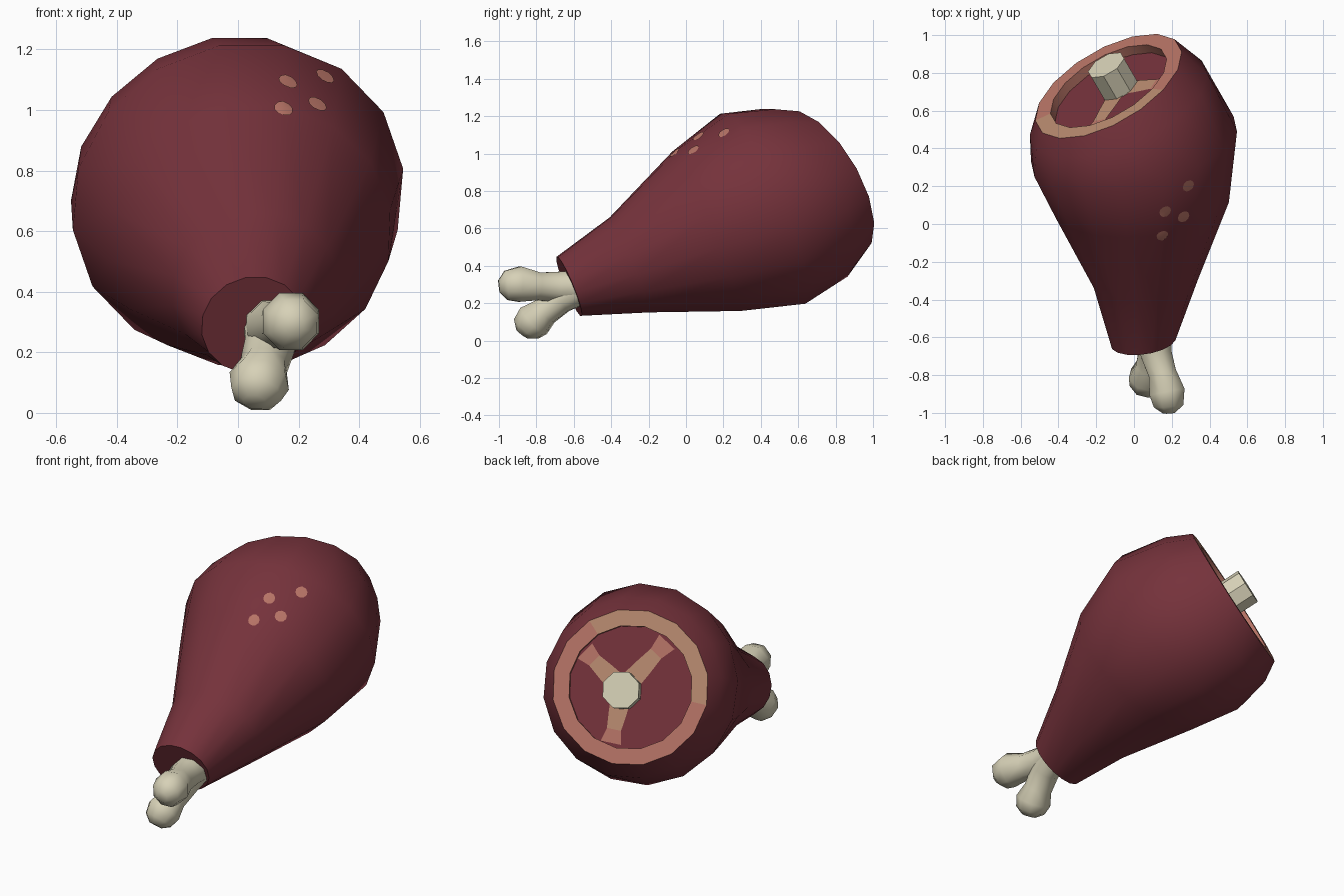
import bpy, bmesh, math
from mathutils import Vector
from mathutils.bvhtree import BVHTree

if "Cube" in bpy.data.objects:
    bpy.data.objects.remove(bpy.data.objects["Cube"])


def material(name, rgb):
    m = bpy.data.materials.new(name)
    m.diffuse_color = (*rgb, 1)
    m.use_nodes = True
    m.node_tree.nodes["Principled BSDF"].inputs["Base Color"].default_value = m.diffuse_color
    return m


MEAT = material("dark red meat", (0.178, 0.032, 0.044))
PINK = material("pink fat", (0.470, 0.172, 0.132))
TAN = material("tan fat", (0.480, 0.255, 0.160))
BONE = material("bone", (0.680, 0.640, 0.475))


def frame(n):
    """Horizontal and upward directions in the plane across n."""
    n = Vector(n).normalized()
    u = Vector((n.y, -n.x, 0)).normalized()
    return u, u.cross(n), n


def finish(name, bm, mats, angle=40):
    me = bpy.data.meshes.new(name)
    bm.to_mesh(me)
    bm.free()
    ob = bpy.data.objects.new(name, me)
    bpy.context.collection.objects.link(ob)
    for m in mats:
        me.materials.append(m)
    bpy.ops.object.select_all(action='DESELECT')
    ob.select_set(True)
    bpy.context.view_layer.objects.active = ob
    bpy.ops.object.shade_smooth_by_angle(angle=math.radians(angle))
    return ob


def loft(rings, sides):
    """Skin rings of (centre, normal, radius); returns bmesh and face rows."""
    bm = bmesh.new()
    loops, rows = [], []
    for c, n, r in rings:
        u, v, _ = frame(n)
        loops.append([bm.verts.new(Vector(c) + r * (math.cos(a) * u + math.sin(a) * v))
                      for a in [2 * math.pi * (i + 0.5) / sides for i in range(sides)]])
    for a, b in zip(loops, loops[1:]):
        rows.append([bm.faces.new((a[i], a[(i + 1) % sides], b[(i + 1) % sides], b[i]))
                     for i in range(sides)])
    bm.faces.new(loops[0])
    bm.faces.new(loops[-1])
    bmesh.ops.recalc_face_normals(bm, faces=bm.faces)
    return bm, rows


# Leg of meat, ending in a fat rim and a recessed cut face
CUT_N = (-0.45, 0.77, 0.45)
CUT_C = Vector((-0.135, 0.73, 0.845))
U, V, N = frame(CUT_N)
FLOOR = CUT_C - 0.055 * N
bm, rows = loft([
    ((0.05, -0.625, 0.29), (-0.13, 0.92, 0.38), 0.173),
    ((0.06, -0.30, 0.405), (-0.06, 0.92, 0.38), 0.28),
    ((0.04, 0.11, 0.585), (-0.08, 0.92, 0.38), 0.47),
    ((0.0, 0.41, 0.705), (-0.20, 0.90, 0.38), 0.56),
    ((-0.08, 0.63, 0.79), (-0.36, 0.83, 0.43), 0.505),
    (CUT_C, CUT_N, 0.435),
    (CUT_C, CUT_N, 0.345),
    (FLOOR, CUT_N, 0.345)], 16)
for f in rows[5]:   # rim: tan over the top and one side, pink elsewhere
    d = f.calc_center_median() - CUT_C
    ang = math.degrees(math.atan2(d.dot(V), -d.dot(U)))
    f.material_index = 2 if -12 < ang < 125 else 1
for f in rows[6]:   # recess wall
    f.material_index = 1
surface = BVHTree.FromBMesh(bm)
finish("meat_leg", bm, (MEAT, PINK, TAN))

# Three fat streaks on the cut face, pink at their outer ends
bm = bmesh.new()
hub = Vector((-0.045, -0.01))
for k, end in enumerate([(-0.265, 0.195), (0.19, 0.26), (-0.10, -0.31)]):
    end = Vector(end)
    side = Vector((-(end - hub).y, (end - hub).x)).normalized()
    pairs = []
    for t, w in [(0, 0.06), (0.45, 0.05), (0.75, 0.04), (1, 0.058)]:
        p = hub.lerp(end, t)
        pairs.append([bm.verts.new(FLOOR - q.x * U + q.y * V + (0.004 + 0.001 * k) * N)
                      for q in (p - w * side, p + w * side)])
    for i, (a, b) in enumerate(zip(pairs, pairs[1:])):
        f = bm.faces.new((a[0], b[0], b[1], a[1]))
        f.normal_update()
        if f.normal.dot(N) < 0:
            f.normal_flip()
        f.material_index = 1 if i == 2 else 0
finish("fat_streaks", bm, (TAN, PINK))

# Sawn bone stub in the cut face
base = FLOOR + 0.045 * U - 0.02 * V
bm, _ = loft([(base - 0.02 * N, CUT_N, 0.108), (base + 0.16 * N, CUT_N, 0.108)], 8)
finish("bone_stub", bm, (BONE,), 30)

# Fat spots laid on the skin
bm = bmesh.new()
for p in [(0.29, 0.20, 1.115), (0.165, 0.065, 1.095),
          (0.265, 0.035, 1.025), (0.145, -0.055, 1.0)]:
    hit, n, _, _ = surface.find_nearest(Vector(p))
    u, v, n = frame(n)
    ring = []
    for i in range(10):
        a = 2 * math.pi * i / 10
        q, _, _, _ = surface.find_nearest(hit + 0.034 * (math.cos(a) * u + math.sin(a) * v))
        ring.append(bm.verts.new(q + 0.005 * n))
    top = bm.verts.new(hit + 0.006 * n)
    for i in range(10):
        f = bm.faces.new((top, ring[i], ring[(i + 1) % 10]))
        f.normal_update()
        if f.normal.dot(n) < 0:
            f.normal_flip()
finish("fat_spots", bm, (PINK,))


# Forked shank bone: two knuckles sharing one stem
def knuckle(name, pts):
    path = [Vector(p[:3]) for p in pts]
    rings = []
    for i, p in enumerate(pts):
        t = path[min(i + 1, len(path) - 1)] - path[max(i - 1, 0)]
        rings.append((path[i], t, p[3]))
    bm, _ = loft(rings, 8)
    finish(name, bm, (BONE,), 60)


knuckle("upper_knuckle", [
    (0.11, -0.52, 0.29, 0.10), (0.115, -0.68, 0.285, 0.09), (0.15, -0.79, 0.29, 0.08),
    (0.175, -0.89, 0.302, 0.102), (0.183, -0.96, 0.295, 0.085), (0.185, -1.0, 0.29, 0.035)])
knuckle("lower_knuckle", [
    (0.11, -0.55, 0.29, 0.10), (0.105, -0.67, 0.225, 0.085), (0.085, -0.755, 0.155, 0.08),
    (0.07, -0.815, 0.105, 0.102), (0.06, -0.855, 0.062, 0.085), (0.055, -0.875, 0.035, 0.04)])
